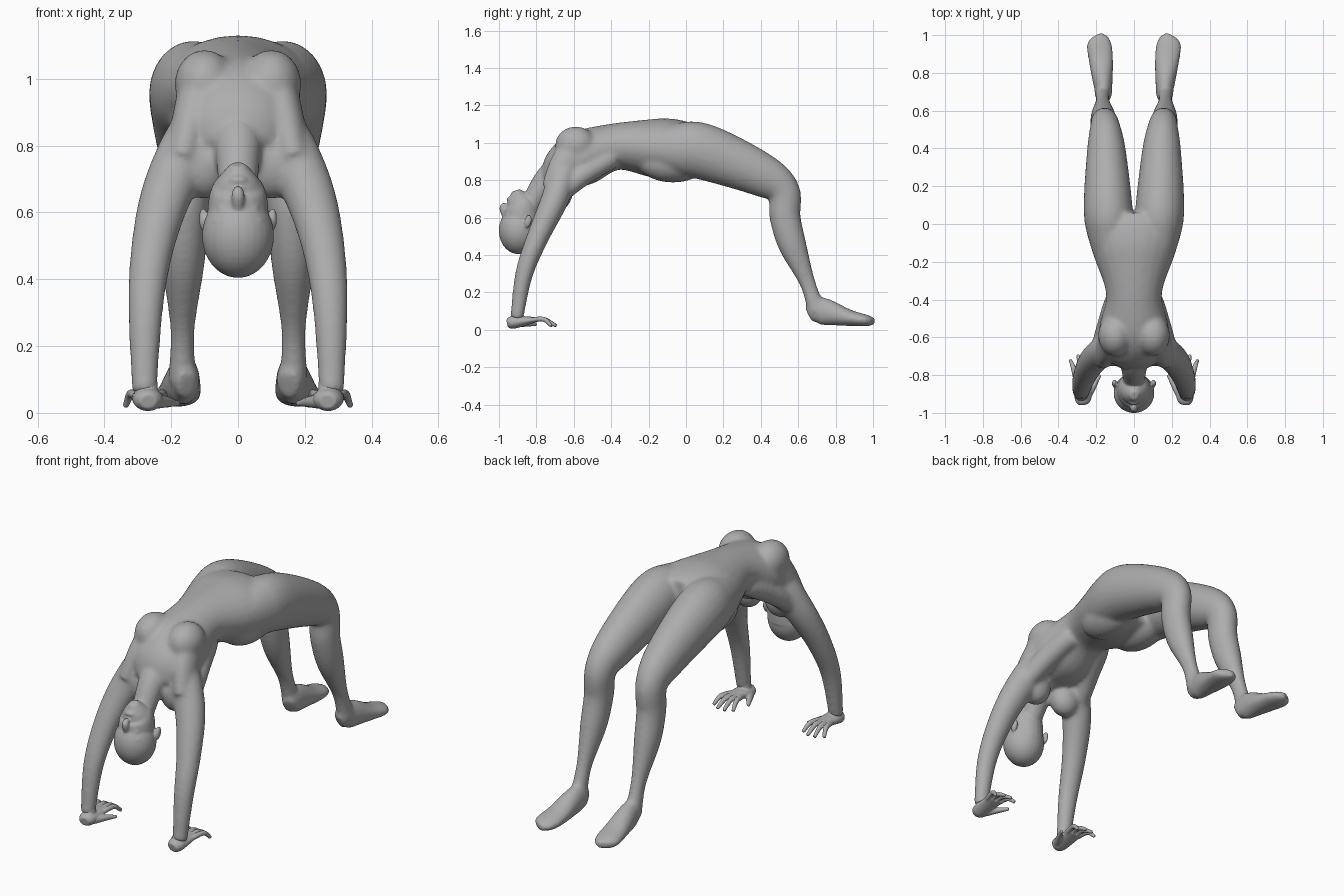
import bpy, bmesh, math
from mathutils import Vector, Matrix

cube = bpy.data.objects.get("Cube")
if cube:
    bpy.data.objects.remove(cube, do_unlink=True)

grey = (.42, .42, .42, 1)
skin = bpy.data.materials.new("clay_grey")
skin.use_nodes = True
skin.diffuse_color = grey
shader = skin.node_tree.nodes["Principled BSDF"]
shader.inputs["Base Color"].default_value = grey


def spline(stations, steps=6):
    """Smooth curve through stations of any dimension."""
    points = [Vector(station) for station in stations]
    padded = [points[0]] + points + [points[-1]]
    curve = []
    for before, start, end, after in zip(padded, padded[1:], padded[2:], padded[3:]):
        leave, arrive = (end - before) / 2, (after - start) / 2
        for step in range(steps):
            t = step / steps
            blend = t * t * (3 - 2 * t)
            curve.append(start.lerp(end, blend)
                         + leave * t * (1 - t) ** 2 - arrive * t * t * (1 - t))
    return curve + [points[-1]]


def tube(bm, stations, side=1, x=(0, 0), bend=1, ratio=1, sides=24):
    """Oval tube through (y, z, half depth, half width); x eases from end to end.
    Without a width, the width is the depth times the ratio."""
    full = [s if len(s) == 4 else (*s, s[-1] * ratio) for s in stations]
    rows = spline(full)
    last = len(rows) - 1
    centres = []
    for i, row in enumerate(rows):
        ease = 1 - (1 - i / last) ** bend
        centres.append(Vector((side * (x[0] + (x[1] - x[0]) * ease), row[0], row[1])))
    rings, faces = [], []
    for i, (centre, row) in enumerate(zip(centres, rows)):
        tangent = (centres[min(i + 1, last)] - centres[max(i - 1, 0)]).normalized()
        across = Vector((1, 0, 0))
        across = (across - tangent * across.dot(tangent)).normalized()
        deep = tangent.cross(across)
        ring = []
        for k in range(sides):
            angle = math.tau * k / sides
            ring.append(bm.verts.new(centre + across * row[3] * math.cos(angle)
                                     + deep * row[2] * math.sin(angle)))
        rings.append(ring)
    for low, high in zip(rings, rings[1:]):
        for k in range(sides):
            n = (k + 1) % sides
            faces.append(bm.faces.new((low[k], low[n], high[n], high[k])))
    faces += [bm.faces.new(rings[0][::-1]), bm.faces.new(rings[-1])]
    bmesh.ops.recalc_face_normals(bm, faces=faces)


def ball(bm, centre, radii, side=1, tilt=0):
    """Ellipsoid, tilted about x."""
    x, y, z = centre
    matrix = (Matrix.Translation((x * side, y, z))
              @ Matrix.Rotation(math.radians(tilt), 4, 'X')
              @ Matrix.Diagonal((*radii, 1)))
    bmesh.ops.create_uvsphere(bm, u_segments=28, v_segments=18, radius=1, matrix=matrix)


def finish(bm, name, voxel, smoothing):
    """Fuse the overlapping volumes into one smooth skin."""
    mesh = bpy.data.meshes.new(name)
    bm.to_mesh(mesh)
    bm.free()
    mesh.materials.append(skin)
    part = bpy.data.objects.new(name, mesh)
    bpy.context.collection.objects.link(part)
    fuse = part.modifiers.new("fuse", 'REMESH')
    fuse.mode = 'VOXEL'
    fuse.voxel_size = voxel
    fuse.use_smooth_shade = True
    soften = part.modifiers.new("soften", 'SMOOTH')
    soften.factor = .5
    soften.iterations = smoothing


neck = [(-.87, .6, .06), (-.81, .7, .06), (-.75, .79, .07), (-.68, .86, .08)]

# Torso from shoulders to pelvis, with the neck
body = bmesh.new()
tube(body, [(-.73, .79, .06, .11), (-.66, .86, .12, .17), (-.55, .92, .148, .185),
            (-.37, .98, .125, .148), (-.15, .97, .16, .22), (-.02, .97, .15, .24),
            (.06, .97, .12, .18)])
tube(body, neck)

for side in (1, -1):
    # Chest, buttock and shoulder blade
    ball(body, (.1, -.59, .985), (.09, .11, .102), side)
    ball(body, (.1, -.07, .9), (.11, .19, .113), side)
    ball(body, (.1, -.68, .74), (.085, .075, .1), side)
    # Muscles joining the arm to the chest and to the back
    tube(body, [(-.58, .98, .09), (-.65, .87, .085), (-.7, .75, .075)],
         side, x=(.11, .17), ratio=.7)
    tube(body, [(-.68, .72, .05), (-.55, .83, .06), (-.4, .92, .06)], side, x=(.19, .09))
    # Arm down to the wrist
    tube(body, [(-.64, .88, .078), (-.7, .7, .074), (-.79, .5, .06),
                (-.865, .3, .048), (-.905, .06, .035)],
         side, x=(.08, .28), bend=3, ratio=1.08)
    # Leg from hip over the knee to the ankle
    tube(body, [(-.22, .97, .09), (-.05, .965, .14), (.1, .95, .15), (.4, .83, .118),
                (.52, .74, .09), (.53, .6, .083), (.57, .45, .075), (.65, .25, .043),
                (.7, .1, .05)], side, x=(.115, .167), bend=2, ratio=.86)
    # Foot from heel to toes
    tube(body, [(.66, .08, .045, .035), (.72, .1, .075, .048), (.87, .064, .045, .066),
                (.96, .05, .032, .066), (1, .045, .022, .035)], side, x=(.15, .2))
finish(body, "body", .009, 18)

# Head hanging upside down: cranium, jaw and neck
head = bmesh.new()
ball(head, (0, -.895, .53), (.108, .106, .126))
tube(head, [(-.885, .53, .1), (-.88, .65, .091), (-.895, .7, .064), (-.91, .745, .022)],
     ratio=.95)
tube(head, neck)
# Nose and lips
tube(head, [(-.96, .59, .014), (-.978, .65, .02), (-.96, .672, .012)])
ball(head, (0, -.943, .696), (.028, .016, .014))
# Eyes, brows and ears
for side in (1, -1):
    ball(head, (.04, -.952, .612), (.022, .014, .012), side)
    ball(head, (.04, -.96, .575), (.036, .016, .014), side)
    ball(head, (.104, -.845, .58), (.013, .02, .036), side, tilt=-15)
finish(head, "head", .005, 12)

for side, name in ((1, "left_hand"), (-1, "right_hand")):
    # Wrist and palm
    hand = bmesh.new()
    tube(hand, [(-.895, .13, .031), (-.905, .04, .032)], side, x=(.279, .272), ratio=1.1)
    tube(hand, [(-.955, .034, .022, .025), (-.92, .04, .034, .045),
                (-.8, .054, .014, .048)], side, x=(.268, .272))
    # Four fanned, arched fingers
    for i in range(4):
        tip = -.69 - .012 * (i - 1.4) ** 2
        tube(hand, [(-.83, .052, .013), (-.76, .056, .013), (tip, .02, .009)],
             side, x=(.237 + .023 * i, .212 + .042 * i))
    # Thumb
    tube(hand, [(-.92, .033, .022), (-.86, .033, .017), (-.8, .028, .008)],
         side, x=(.255, .177))
    finish(hand, name, .004, 4)
